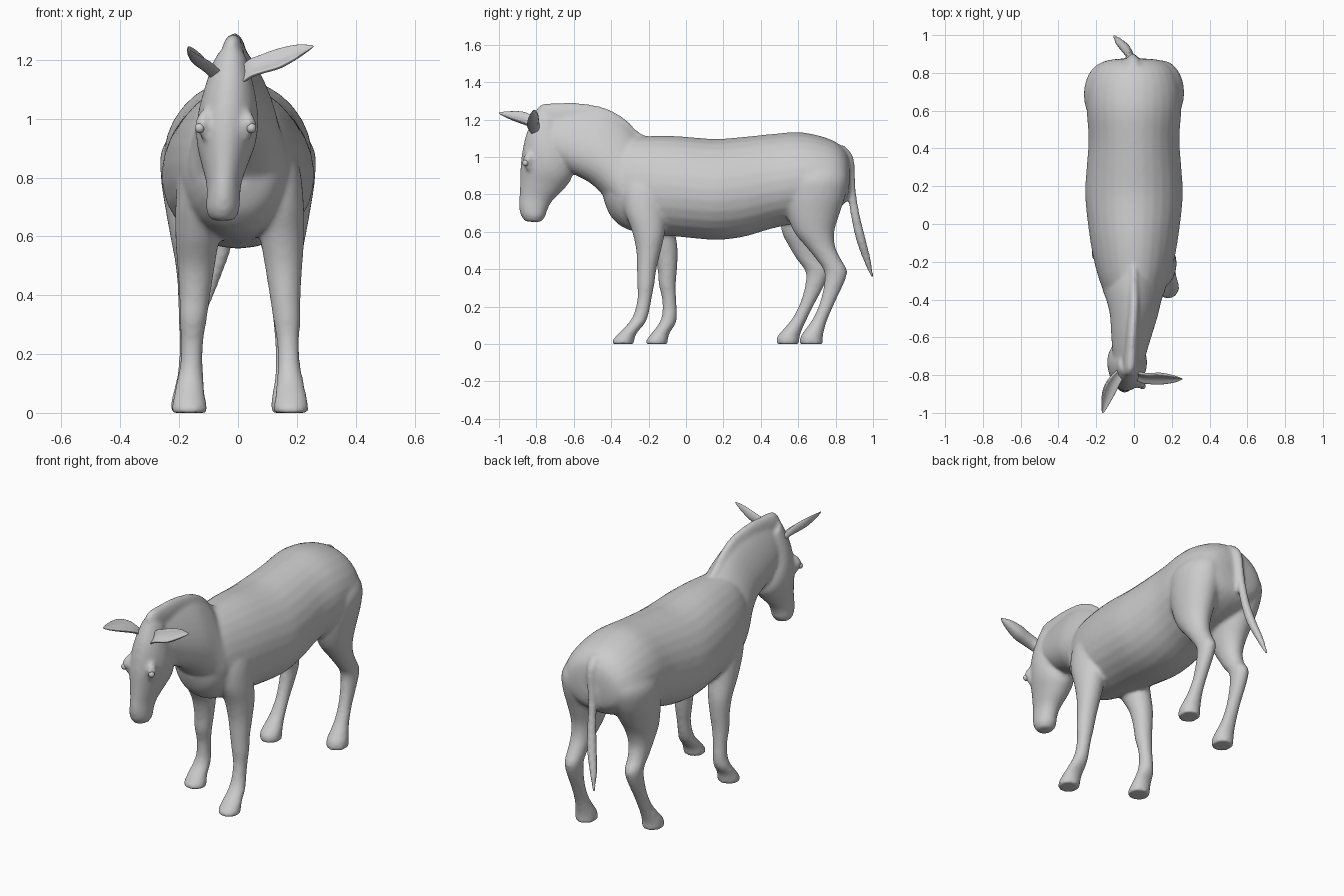
import bpy, bmesh, math
from mathutils import Vector

RING, SUB = 28, 4


def spline(rows):
    """Catmull-Rom through rows of numbers."""
    out = []
    for i in range(len(rows) - 1):
        p0, p1 = rows[max(i - 1, 0)], rows[i]
        p2, p3 = rows[i + 1], rows[min(i + 2, len(rows) - 1)]
        for s in range(SUB):
            t = s / SUB
            out.append([b + 0.5 * t * (c - a + t * (2*a - 5*b + 4*c - d + t * (3*(b - c) + d - a)))
                        for a, b, c, d in zip(p0, p1, p2, p3)])
    return out + [list(rows[-1])]


def loft(bm, stations, egg=0.0, cup=0.0):
    """Closed skin over (centre, up half axis, side half axis) stations."""
    rings = []
    for r in spline([[*c, *u, *v] for c, u, v in stations]):
        c, u, v = Vector(r[:3]), Vector(r[3:6]), Vector(r[6:])
        ring = []
        for i in range(RING):
            a = 2 * math.pi * i / RING
            p = c + u * math.cos(a) + v * math.sin(a) * (1 - egg * math.cos(a))
            p += v.normalized() * cup * u.length * (math.cos(a) ** 2 - 0.5)
            ring.append(bm.verts.new(p))
        rings.append(ring)
    faces = [bm.faces.new(rings[0]), bm.faces.new(rings[-1])]
    for a, b in zip(rings, rings[1:]):
        for i in range(RING):
            j = (i + 1) % RING
            faces.append(bm.faces.new((a[i], a[j], b[j], b[i])))
    bmesh.ops.recalc_face_normals(bm, faces=faces)


def profile(rows):
    """Rows (x, y1, z1, y2, z2, half width): two outline points seen from the side."""
    return [((x, (y1 + y2) / 2, (z1 + z2) / 2), (0, (y1 - y2) / 2, (z1 - z2) / 2), (w, 0, 0))
            for x, y1, z1, y2, z2, w in rows]


def finish(bm, name):
    me = bpy.data.meshes.new(name)
    bm.to_mesh(me)
    bm.free()
    me.polygons.foreach_set("use_smooth", [True] * len(me.polygons))
    ob = bpy.data.objects.new(name, me)
    bpy.context.collection.objects.link(ob)
    return ob


bm = bmesh.new()

# Barrel: y, top, bottom, half width
barrel = [(-.44, .98, .77, .07), (-.40, 1.05, .68, .13), (-.32, 1.10, .615, .175),
          (-.2, 1.112, .59, .21), (-.05, 1.112, .575, .237), (.15, 1.097, .558, .258),
          (.3, 1.107, .572, .25), (.45, 1.122, .615, .24), (.6, 1.133, .65, .25),
          (.72, 1.112, .68, .245), (.81, 1.075, .72, .215), (.86, 1.02, .77, .16), (.875, .96, .84, .08)]
loft(bm, profile([(0, y, t, y, b, w) for y, t, b, w in barrel]), egg=.08)

# Neck
loft(bm, profile([(0, -.12, 1.09, -.28, .66, .16), (0, -.25, 1.115, -.37, .70, .16),
                  (0, -.33, 1.185, -.435, .785, .138), (0, -.43, 1.235, -.505, .855, .12),
                  (-.01, -.55, 1.255, -.575, .895, .105), (-.02, -.67, 1.25, -.64, .93, .09),
                  (-.025, -.76, 1.23, -.70, .98, .075)]), egg=.4)

# Upright mane ridge
loft(bm, profile([(0, -.2, 1.105, -.22, 1.03, .02), (0, -.26, 1.14, -.3, 1.03, .028),
                  (0, -.33, 1.208, -.38, 1.07, .032), (0, -.43, 1.262, -.46, 1.1, .034),
                  (-.008, -.56, 1.288, -.57, 1.12, .036), (-.015, -.69, 1.29, -.67, 1.12, .038),
                  (-.02, -.77, 1.283, -.72, 1.13, .038), (-.025, -.805, 1.25, -.75, 1.14, .03)]))

# Head
loft(bm, profile([(-.025, -.80, 1.24, -.68, 1.17, .055), (-.03, -.848, 1.14, -.64, 1.04, .088),
                  (-.035, -.872, 1.05, -.61, .95, .104), (-.04, -.884, .96, -.612, .885, .1),
                  (-.045, -.887, .88, -.655, .825, .08), (-.048, -.89, .80, -.715, .765, .06),
                  (-.05, -.893, .74, -.742, .715, .057), (-.052, -.884, .69, -.752, .682, .056),
                  (-.052, -.86, .655, -.775, .652, .038)]), egg=.08)

# Brow ridges over the eyes
for side in (-1, 1):
    x = -.042 + side * .07
    loft(bm, [((x, -.835, 1.03), (0, .012, 0), (.012, 0, 0)),
              ((x + side * .008, -.845, .985), (0, .028, 0), (.026, 0, 0)),
              ((x, -.84, .93), (0, .012, 0), (.012, 0, 0))])


def leg(zs, ys, hys, xs, hxs, side):
    loft(bm, [((side * x, y, z), (0, -hy, 0), (hx, 0, 0))
              for z, y, hy, x, hx in zip(zs, ys, hys, xs, hxs)])


# Front legs: the +x one stands forward
fz = (.97, .85, .72, .6, .5, .4, .32, .24, .16, .11, .06, .02, 0)
fhy = (.07, .115, .11, .088, .066, .052, .046, .038, .04, .045, .048, .058, .058)
fx = (.10, .13, .143, .15, .155, .16, .166, .17, .173, .177, .18, .18, .18)
fhx = (.045, .075, .08, .075, .064, .053, .047, .038, .039, .046, .053, .06, .06)
leg(fz, (-.21, -.22, -.22, -.2, -.2, -.21, -.215, -.222, -.24, -.265, -.31, -.335, -.337), fhy, fx, fhx, 1)
leg(fz, (-.2, -.2, -.18, -.145, -.11, -.1, -.1, -.09, -.088, -.1, -.135, -.155, -.157), fhy,
    [x * .9 + .003 for x in fx], fhx, -1)

# Hind legs: the +x one stands further back
hz = (1.02, .9, .8, .7, .6, .52, .45, .39, .32, .22, .14, .09, .04, 0)
hhy = (.11, .165, .165, .142, .108, .078, .066, .062, .052, .04, .04, .048, .06, .062)
hx = (.11, .142, .147, .148, .15, .153, .156, .158, .16, .163, .166, .168, .17, .17)
hhx = (.065, .115, .115, .1, .08, .062, .051, .046, .041, .036, .039, .047, .057, .058)
leg(hz, (.71, .70, .69, .68, .685, .72, .765, .8, .79, .755, .72, .695, .672, .67), hhy, hx, hhx, 1)
leg(hz, (.71, .695, .675, .645, .62, .63, .66, .7, .69, .65, .61, .578, .548, .545), hhy, hx, hhx, -1)

# Tail swinging to -x: x, y, z, radius
tail = [(0, .82, 1.06, .03), (-.003, .868, 1.0, .027), (-.01, .882, .9, .022), (-.02, .888, .8, .023),
        (-.03, .907, .68, .025), (-.05, .935, .56, .027), (-.08, .965, .46, .022), (-.107, .998, .352, .008)]
loft(bm, [((x, y, z), (0, r, 0), (r, 0, 0)) for x, y, z, r in tail])

# Fuse the lofts into one smooth skin
body = finish(bm, "donkey_body")
fuse = body.modifiers.new("fuse", 'REMESH')
fuse.mode = 'VOXEL'
fuse.voxel_size = .01
fuse.use_smooth_shade = True
soft = body.modifiers.new("soften", 'SMOOTH')
soft.factor = .5
soft.iterations = 10


# Ears: path rows (x, y, z, half width), wide axis and thin axis
def ear(name, path, wide, thin):
    wide, thin = Vector(wide).normalized(), Vector(thin).normalized()
    eb = bmesh.new()
    loft(eb, [((x, y, z), wide * w, thin * max(w * .42, .002)) for x, y, z, w in path], cup=.5)
    finish(eb, name)


ear("ear_sideways", [(.0, -.79, 1.13, .03), (.04, -.81, 1.165, .036), (.085, -.815, 1.182, .038),
                     (.14, -.815, 1.20, .04), (.2, -.818, 1.225, .028), (.24, -.82, 1.24, .012),
                     (.256, -.82, 1.246, .002)], (-.1, .65, .75), (-.3, -.75, .6))
ear("ear_forward", [(-.06, -.77, 1.13, .03), (-.095, -.81, 1.175, .038), (-.12, -.85, 1.197, .042),
                    (-.138, -.89, 1.21, .04), (-.153, -.94, 1.221, .028), (-.163, -.985, 1.231, .012),
                    (-.166, -1.0, 1.235, .002)], (-.75, .2, .6), (.55, -.2, .8))

# Eyes
for label, x in (("right", .045), ("left", -.13)):
    eb = bmesh.new()
    bmesh.ops.create_uvsphere(eb, u_segments=20, v_segments=12, radius=.017)
    bmesh.ops.translate(eb, verts=eb.verts, vec=(x, -.858, .968))
    finish(eb, "eye_" + label)
